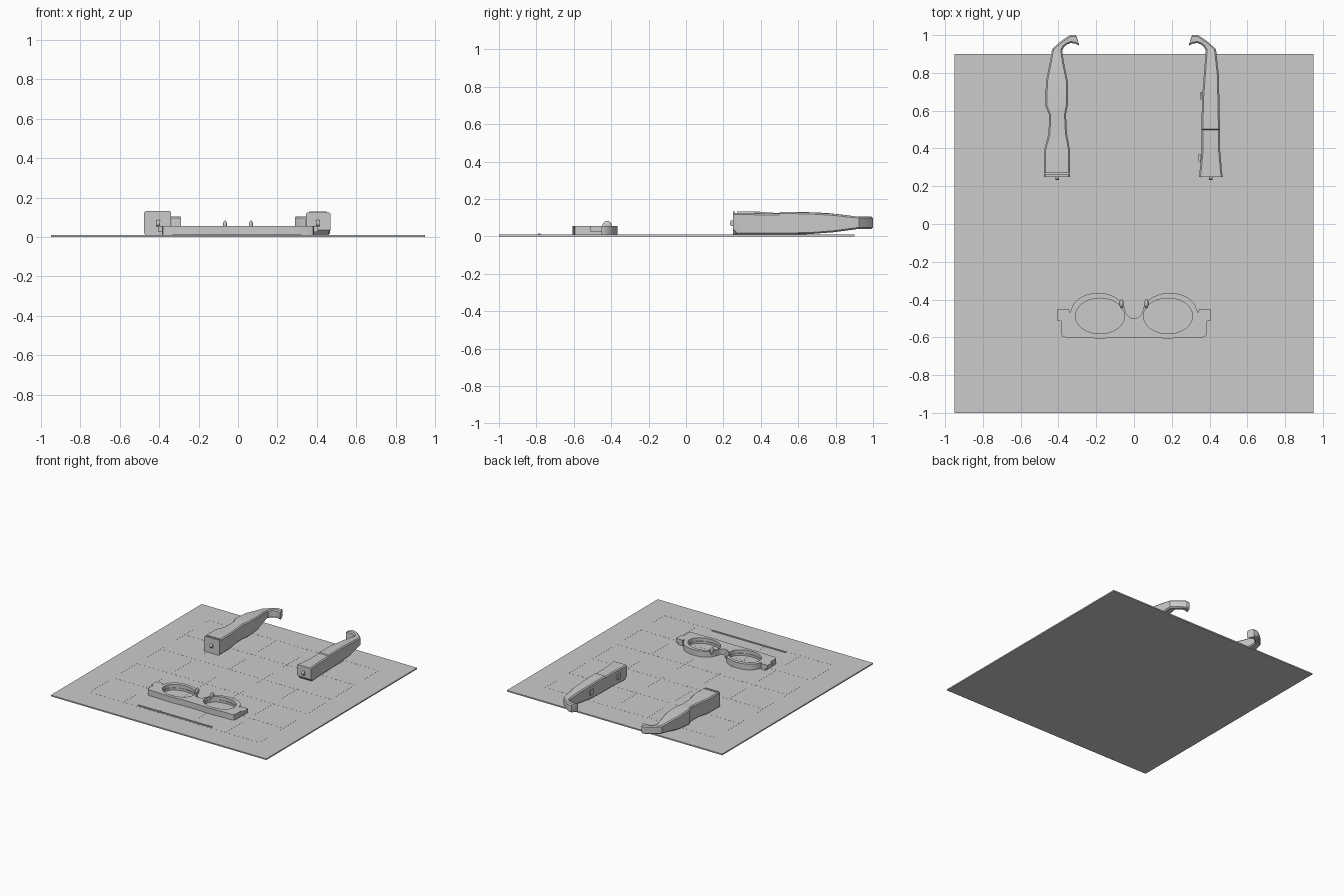
import bpy
import bmesh
import math
from mathutils import Matrix, Vector

old_cube = bpy.data.objects.get("Cube")
if old_cube:
    bpy.data.objects.remove(old_cube, do_unlink=True)

grey = bpy.data.materials.new("plain grey")
grey.use_nodes = True
grey_colour = (0.6, 0.6, 0.6, 1)
grey.diffuse_color = grey_colour
grey.node_tree.nodes["Principled BSDF"].inputs["Base Color"].default_value = grey_colour

SHEET_TOP = 0.01


def finish(name, bm):
    """Turn a bmesh into a named grey object."""
    bmesh.ops.recalc_face_normals(bm, faces=bm.faces)
    mesh = bpy.data.meshes.new(name)
    bm.to_mesh(mesh)
    bm.free()
    mesh.materials.append(grey)
    obj = bpy.data.objects.new(name, mesh)
    bpy.context.collection.objects.link(obj)
    return obj


def add_box(bm, low, high):
    low, high = Vector(low), Vector(high)
    corners = bmesh.ops.create_cube(bm, size=1)["verts"]
    bmesh.ops.scale(bm, vec=high - low, verts=corners)
    bmesh.ops.translate(bm, vec=(low + high) / 2, verts=corners)


def box(name, low, high):
    bm = bmesh.new()
    add_box(bm, low, high)
    return finish(name, bm)


def loft(name, sections):
    """Skin a closed solid through sections of equal point count."""
    bm = bmesh.new()
    rings = [[bm.verts.new(p) for p in section] for section in sections]
    for one, two in zip(rings, rings[1:]):
        for i in range(len(one)):
            j = (i + 1) % len(one)
            bm.faces.new((one[i], one[j], two[j], two[i]))
    bm.faces.new(rings[0])
    bm.faces.new(rings[-1])
    return finish(name, bm)


def prism(name, outline, bottom, top):
    return loft(name, [[(x, y, z) for x, y in outline] for z in (bottom, top)])


def ellipse(centre, radius_x, radius_y, start=0, end=360, steps=48):
    angles = [math.radians(start + (end - start) * i / steps) for i in range(steps + 1)]
    if end - start == 360:
        angles.pop()
    return [(centre[0] + radius_x * math.cos(a), centre[1] + radius_y * math.sin(a))
            for a in angles]


def select_only(obj):
    bpy.ops.object.select_all(action="DESELECT")
    obj.select_set(True)
    bpy.context.view_layer.objects.active = obj


def smooth(obj, degrees=35):
    select_only(obj)
    bpy.ops.object.shade_smooth_by_angle(angle=math.radians(degrees))


def cut(obj, cutter):
    mod = obj.modifiers.new("cut", "BOOLEAN")
    mod.operation = "DIFFERENCE"
    mod.solver = "EXACT"
    mod.object = cutter
    select_only(obj)
    bpy.ops.object.modifier_apply(modifier=mod.name)
    bpy.data.objects.remove(cutter, do_unlink=True)


# Base sheet with fine raised grid lines
box("base_sheet", (-0.95, -1, 0), (0.95, 0.9, SHEET_TOP))
bm = bmesh.new()
spacing, reach, half_line = 0.3, 0.75, 0.001
for i in range(6):
    p = i * spacing - reach
    add_box(bm, (p - half_line, -0.05 - reach, 0.009), (p + half_line, reach - 0.05, 0.0105))
    add_box(bm, (-reach, p - 0.05 - half_line, 0.009), (reach, p - 0.05 + half_line, 0.0105))
finish("sheet_grid_lines", bm)

# Thin rod lying in front of the frame
box("loose_strip", (-0.33, -0.791, SHEET_TOP), (0.32, -0.779, 0.016))

# Spectacle frame outline: one half from bottom centre round to the bridge, then mirrored
half = [(0.08, -0.6), (0.13, -0.604), (0.18, -0.606), (0.23, -0.604), (0.28, -0.6),
        (0.365, -0.6), (0.38, -0.594), (0.386, -0.58), (0.386, -0.513), (0.405, -0.513),
        (0.405, -0.45), (0.345, -0.45), (0.34, -0.468)]
half += ellipse((0.19, -0.465), 0.143, 0.1, 5, 172, 28)
half += ellipse((0, -0.455), 0.045, 0.045, 335, 270, 10)
outline = half + [(-x, y) for x, y in reversed(half[:-1])]
frame = prism("spectacle_frame", outline, SHEET_TOP, 0.055)
for side in (-1, 1):
    lens = (0.18 * side, -0.487)
    cut(frame, prism("lens_cutter", ellipse(lens, 0.13, 0.094), 0, 0.1))
    cut(frame, prism("groove_cutter", ellipse(lens, 0.133, 0.098), 0.027, 0.04))
    # Hinge recess below the outer lug
    x_low, x_high = sorted((0.387 * side, 0.42 * side))
    cut(frame, box("lug_cutter", (x_low, -0.53, 0), (x_high, -0.44, 0.025)))
smooth(frame, 30)

# Nose pads
for side, label in ((-1, "right"), (1, "left")):
    bm = bmesh.new()
    pad = bmesh.ops.create_uvsphere(bm, u_segments=20, v_segments=12, radius=1)["verts"]
    bmesh.ops.scale(bm, vec=(0.011, 0.025, 0.027), verts=pad)
    bmesh.ops.translate(bm, vec=(0.066 * side, -0.422, 0.056), verts=pad)
    smooth(finish(label + "_nose_pad", bm), 60)


def temple(name, stations):
    """Loft chamfered sections; each has an outer point, an inner point, bottom and top."""
    chamfer = 0.008
    up = Vector((0, 0, 1))
    sections = []
    for outer, inner, low, high in stations:
        a, b = Vector((*outer, 0)), Vector((*inner, 0))
        inset = (b - a).normalized() * min(chamfer, (b - a).length / 3)
        sections.append([
            a + inset + up * low, b - inset + up * low,
            b + up * (low + chamfer), b + up * (high - chamfer),
            b - inset + up * high, a + inset + up * high,
            a + up * (high - chamfer), a + up * (low + chamfer)])
    obj = loft(name, sections)
    smooth(obj, 25)
    return obj


def straight(x_out, x_in, y, low, high):
    return ((x_out, y), (x_in, y), low, high)


def hook(side):
    points = [((0.434, 0.925), (0.38, 0.92)), ((0.4, 0.957), (0.368, 0.94)),
              ((0.37, 0.98), (0.355, 0.95)), ((0.34, 1), (0.335, 0.958)),
              ((0.308, 1), (0.312, 0.955)), ((0.298, 0.975), (0.29, 0.945))]
    return [((a[0] * side, a[1]), (b[0] * side, b[1]), 0.04, 0.105) for a, b in points]


# Wide waisted arm on the -x side, with a slot across its top
wide_arm = temple("right_temple_arm", [
    straight(-0.476, -0.339, 0.25, 0.01, 0.132), straight(-0.476, -0.339, 0.39, 0.01, 0.132),
    straight(-0.452, -0.355, 0.48, 0.01, 0.125), straight(-0.45, -0.36, 0.58, 0.01, 0.13),
    straight(-0.47, -0.35, 0.63, 0.01, 0.13), straight(-0.466, -0.35, 0.755, 0.02, 0.125),
    straight(-0.445, -0.372, 0.86, 0.033, 0.113)] + hook(-1))
cut(wide_arm, box("slot_cutter", (-0.5, 0.262, 0.12), (-0.3, 0.272, 0.2)))

# Slim arm on the +x side, with a raised rear section and chamfered nose
temple("left_temple_arm", [
    straight(0.47, 0.344, 0.25, 0.035, 0.125), straight(0.466, 0.347, 0.275, 0.01, 0.125),
    straight(0.456, 0.358, 0.39, 0.01, 0.123), straight(0.455, 0.357, 0.498, 0.01, 0.123),
    straight(0.455, 0.357, 0.502, 0.01, 0.13), straight(0.452, 0.36, 0.66, 0.012, 0.128),
    straight(0.449, 0.37, 0.79, 0.022, 0.12)] + hook(1))

# Hinge knuckles and inner side plates on both arms
for side, label in ((-1, "right"), (1, "left")):
    bm = bmesh.new()
    knuckle = bmesh.ops.create_cone(bm, cap_ends=True, segments=24, radius1=0.016,
                                    radius2=0.016, depth=0.018)["verts"]
    bmesh.ops.rotate(bm, matrix=Matrix.Rotation(math.pi / 2, 3, "Y"), verts=knuckle)
    bmesh.ops.translate(bm, vec=(0.406 * side, 0.25, 0.07), verts=knuckle)
    smooth(finish(label + "_hinge_knuckle", bm))
    for part, y, x in (("front", 0.35, 0.345), ("rear", 0.68, 0.355)):
        x_low, x_high = sorted(((x - 0.003) * side, (x + 0.006) * side))
        box(label + "_" + part + "_side_plate", (x_low, y - 0.02, 0.05),
            (x_high, y + 0.02, 0.09))
